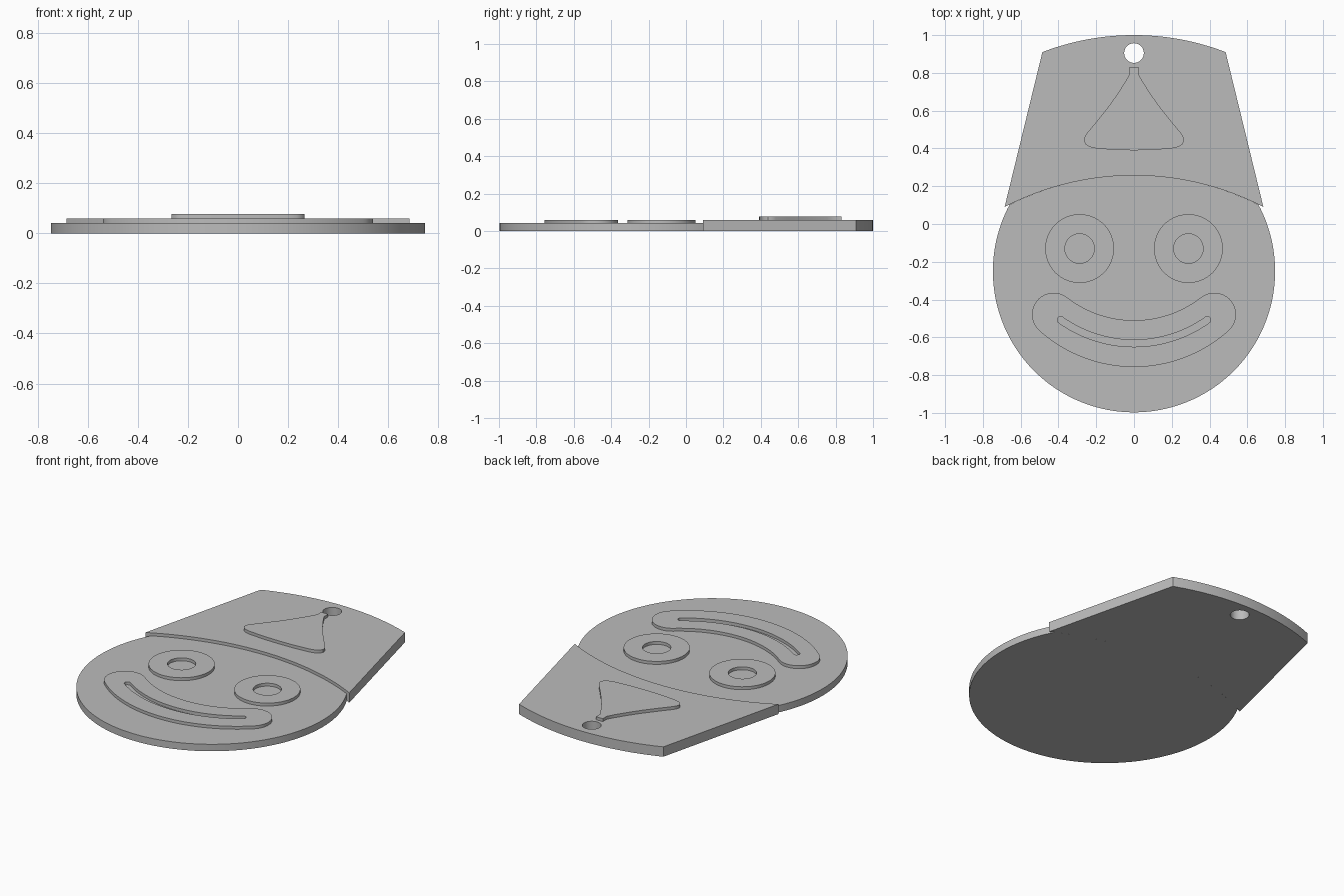
import bpy, bmesh
from math import sin, cos, radians, atan2, degrees, hypot

cube = bpy.data.objects.get("Cube")
if cube:
    bpy.data.objects.remove(cube, do_unlink=True)

grey = bpy.data.materials.new("plain grey")
grey.use_nodes = True
grey.diffuse_color = (0.5, 0.5, 0.5, 1)
grey.node_tree.nodes["Principled BSDF"].inputs["Base Color"].default_value = (0.5, 0.5, 0.5, 1)


def arc(cx, cy, r, start, end, n=48):
    """Points along an arc, angles in degrees."""
    angles = [radians(start + (end - start) * i / n) for i in range(n + 1)]
    return [(cx + r * cos(a), cy + r * sin(a)) for a in angles]


def circle(cx, cy, r, n=64):
    return arc(cx, cy, r, 0, 360, n)[:-1]


def bow(x, y, mid_y, n=48):
    """Symmetric arc from (x, y) through (0, mid_y) to (-x, y)."""
    sag = mid_y - y
    r = (x * x + sag * sag) / (2 * sag)
    cy = mid_y - r
    pts = []
    half = atan2(x, abs(y - cy))
    for i in range(n + 1):
        a = half * (1 - 2 * i / n)
        pts.append((abs(r) * sin(a), cy + r * cos(a)))
    return pts


def plate(name, loops, z0, z1):
    """Extruded flat shape; loops after the first are holes."""
    bm = bmesh.new()
    edges = []
    for loop in loops:
        clean = [p for i, p in enumerate(loop)
                 if hypot(p[0] - loop[i - 1][0], p[1] - loop[i - 1][1]) > 1e-4]
        vs = [bm.verts.new((x, y, z0)) for x, y in clean]
        edges += [bm.edges.new((vs[i - 1], vs[i])) for i in range(len(vs))]
    bmesh.ops.triangle_fill(bm, use_beauty=True, use_dissolve=False, edges=edges)
    top = bmesh.ops.extrude_face_region(bm, geom=bm.faces[:])["geom"]
    for v in top:
        if isinstance(v, bmesh.types.BMVert):
            v.co.z = z1
    bmesh.ops.recalc_face_normals(bm, faces=bm.faces[:])
    mesh = bpy.data.meshes.new(name)
    bm.to_mesh(mesh)
    bm.free()
    mesh.materials.append(grey)
    obj = bpy.data.objects.new(name, mesh)
    bpy.context.collection.objects.link(obj)
    bpy.ops.object.select_all(action='DESELECT')
    obj.select_set(True)
    bpy.context.view_layer.objects.active = obj
    bpy.ops.object.shade_smooth_by_angle(angle=radians(30))
    return obj


FACE_TOP, RAISED, TRIM_TOP = 0.042, 0.06, 0.078

# Round head, cut along the curved brim of the hat
brim = bow(0.685, 0.09, 0.257)
join = 28.2
jx, jy = 0.747 * cos(radians(join)), -0.25 + 0.747 * sin(radians(join))
head = arc(0, -0.25, 0.747, 180 - join, 360 + join, 128) + bow(jx, jy, 0.257)[1:-1]
plate("head", [head], 0, FACE_TOP)

# Hat with hanging hole
hat = bow(0.485, 0.91, 1.0) + brim[::-1]
plate("hat", [hat, circle(0, 0.905, 0.052)], 0, RAISED)

# Flared ornament on the hat, mirrored from its right half
half = [(0.023, 0.832), (0.023, 0.795), (0.045, 0.755), (0.09, 0.685), (0.14, 0.615),
        (0.2, 0.54), (0.25, 0.48), (0.263, 0.458), (0.265, 0.438), (0.255, 0.42),
        (0.235, 0.408), (0.2, 0.4), (0.1, 0.392), (0, 0.39)]
plate("hat_ornament", [half + [(-x, y) for x, y in half[-2::-1]]], RAISED, TRIM_TOP)

# Ring eyes
for side, x in (("left", 0.288), ("right", -0.288)):
    plate(side + "_eye", [circle(x, -0.13, 0.182), circle(x, -0.13, 0.078)], FACE_TOP, RAISED)


def smile(cx, cy, r, low_angle, high_angle, low_y, high_y):
    """Curved band with round ends."""
    end = arc(cx, cy, r, low_angle, high_angle, 24)
    upper = bow(*end[-1], high_y)
    lower = bow(*end[0], low_y)
    other = [(-x, y) for x, y in end[::-1]]
    return end + upper[1:-1] + other + lower[-2:0:-1]


# Smiling lips with an open slot
lips = smile(0.425, -0.479, 0.115, -49, 127, -0.757, -0.51)
slot = smile(0.388, -0.508, 0.018, -54, 126, -0.65, -0.614)
plate("mouth", [lips, slot], FACE_TOP, RAISED)
